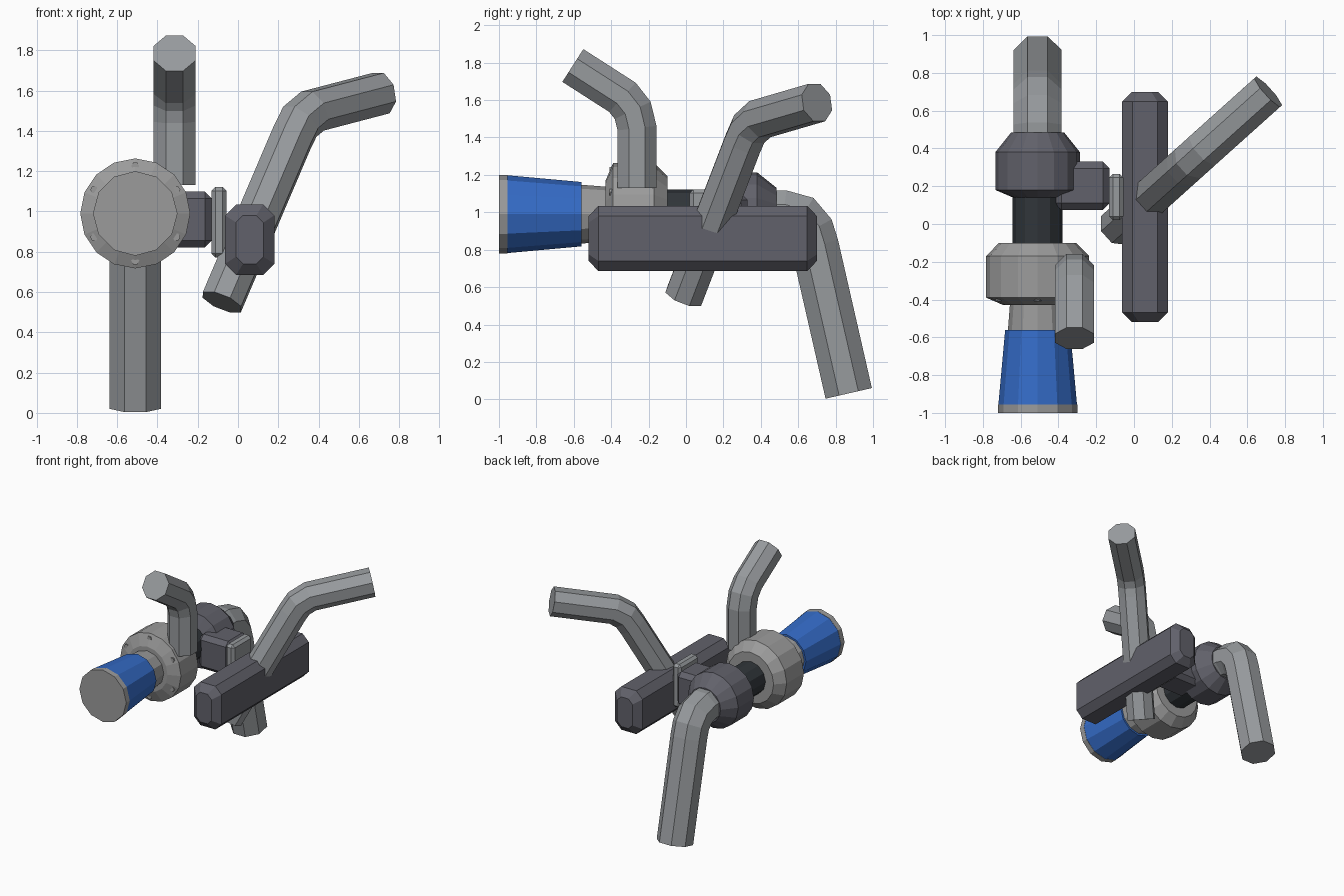
import bpy, bmesh, math
from mathutils import Vector

if "Cube" in bpy.data.objects:
    bpy.data.objects.remove(bpy.data.objects["Cube"])


def mat(name, r, g, b):
    m = bpy.data.materials.new(name)
    m.diffuse_color = (r, g, b, 1)
    m.use_nodes = True
    m.node_tree.nodes["Principled BSDF"].inputs["Base Color"].default_value = m.diffuse_color
    return m


STEEL = mat("pipe steel", 0.31, 0.325, 0.34)
ALUMINIUM = mat("cast aluminium", 0.33, 0.33, 0.33)
IRON = mat("cast iron", 0.12, 0.12, 0.145)
BLACK = mat("dark core", 0.03, 0.036, 0.042)
BLUE = mat("blue filter", 0.035, 0.15, 0.58)
AX, AZ = -0.51, 0.99  # main axis, running along y


def loft(name, rings, material):
    """Skin a list of equal-length point rings and cap both ends."""
    bm = bmesh.new()
    vs = [[bm.verts.new(p) for p in ring] for ring in rings]
    n = len(vs[0])
    for a, b in zip(vs, vs[1:]):
        for i in range(n):
            j = (i + 1) % n
            bm.faces.new((a[i], a[j], b[j], b[i]))
    bm.faces.new(vs[0])
    bm.faces.new(vs[-1])
    bmesh.ops.recalc_face_normals(bm, faces=bm.faces)
    me = bpy.data.meshes.new(name)
    bm.to_mesh(me)
    bm.free()
    me.materials.append(material)
    ob = bpy.data.objects.new(name, me)
    bpy.context.collection.objects.link(ob)
    return ob


def turned(name, profile, sides, material):
    """Turn (y, radius) points around the main axis."""
    angles = [2 * math.pi * i / sides for i in range(sides)]
    return loft(name, [[(AX + r * math.cos(a), y, AZ + r * math.sin(a)) for a in angles]
                       for y, r in profile], material)


def pipe(name, points, side, half_width):
    """Eight-sided mitred pipe along a path lying in a plane with normal 'side'."""
    pts = [Vector(p) for p in points]
    side = Vector(side).normalized()
    r = half_width / math.cos(math.pi / 8)
    rings = []
    for i, p in enumerate(pts):
        d_in = (p - pts[i - 1]).normalized() if i else (pts[1] - p).normalized()
        d_out = (pts[i + 1] - p).normalized() if i < len(pts) - 1 else d_in
        t = (d_in + d_out).normalized()
        up = side.cross(t).normalized() / t.dot(d_in)
        rings.append([p + r * (side * math.cos(a) + up * math.sin(a))
                      for a in [math.pi * (k + 0.5) / 4 for k in range(8)]])
    return loft(name, rings, STEEL)


def block(name, lo, hi, bevel, material):
    """Chamfered box between two corners."""
    bm = bmesh.new()
    bmesh.ops.create_cube(bm, size=1)
    for v in bm.verts:
        v.co = [(a + b) / 2 + c * (b - a) for a, b, c in zip(lo, hi, v.co)]
    bmesh.ops.bevel(bm, geom=bm.edges[:], offset=bevel, segments=1, affect='EDGES')
    me = bpy.data.meshes.new(name)
    bm.to_mesh(me)
    bm.free()
    me.materials.append(material)
    ob = bpy.data.objects.new(name, me)
    bpy.context.collection.objects.link(ob)
    return ob


# air filter and intake neck
turned("filter_end_cap", [(-1.0, 0.21), (-0.955, 0.21)], 12, ALUMINIUM)
turned("air_filter", [(-0.955, 0.208), (-0.56, 0.172)], 12, BLUE)
turned("intake_neck", [(-0.57, 0.158), (-0.40, 0.145)], 12, ALUMINIUM)

# compressor housing with its ring of bolts
turned("compressor_housing", [(-0.43, 0.18), (-0.39, 0.273), (-0.17, 0.273), (-0.10, 0.205)],
       16, ALUMINIUM)
for k in range(6):
    a = math.pi / 6 + k * math.pi / 3
    cx, cz = AX + 0.235 * math.cos(a), AZ + 0.235 * math.sin(a)
    loft("housing_bolt", [[(cx + 0.02 * math.cos(q * math.pi / 3), y,
                            cz + 0.02 * math.sin(q * math.pi / 3)) for q in range(6)]
                          for y in (-0.408, -0.38)], ALUMINIUM)

# bearing core and turbine housing
turned("bearing_core", [(-0.12, 0.132), (0.16, 0.132)], 12, BLACK)
turned("turbine_housing", [(0.14, 0.13), (0.18, 0.224), (0.38, 0.224), (0.485, 0.14)],
       16, IRON)

# turbine inlet and its flange
block("turbine_inlet", (-0.42, 0.075, 0.82), (-0.13, 0.33, 1.10), 0.035, IRON)
block("inlet_flange", (-0.132, 0.02, 0.77), (-0.056, 0.265, 1.122), 0.02, STEEL)

# manifold log: octagonal section with tapered ends
MX, MZ = 0.058, 0.86
rings = []
for y, w, h, c in ((-0.52, 0.068, 0.12, 0.035), (-0.468, 0.122, 0.175, 0.055),
                   (0.648, 0.122, 0.175, 0.055), (0.70, 0.068, 0.12, 0.035)):
    corner = [(w, h - c), (w - c, h), (c - w, h), (-w, h - c),
              (-w, c - h), (c - w, -h), (w - c, -h), (w, c - h)]
    rings.append([(MX + x, y, MZ + z) for x, z in corner])
loft("manifold_log", rings, IRON)

# pipes
pipe("exhaust_downpipe", [(AX, 0.42, 0.99), (AX, 0.52, 0.99), (AX, 0.61, 0.965),
                          (AX, 0.665, 0.90), (AX, 0.69, 0.82), (AX, 0.87, 0.032)],
     (1, 0, 0), 0.127)
pipe("compressor_outlet_pipe", [(-0.315, -0.262, 1.13), (-0.315, -0.262, 1.45),
                                (-0.315, -0.285, 1.545), (-0.315, -0.34, 1.615),
                                (-0.315, -0.605, 1.785)], (1, 0, 0), 0.104)
pipe("manifold_crossing_pipe", [(-0.08, -0.01, 0.55), (0.27, 0.305, 1.37),
                                (0.307, 0.338, 1.445), (0.37, 0.395, 1.498),
                                (0.71, 0.70, 1.587)], (0.9, -1, 0), 0.102)
